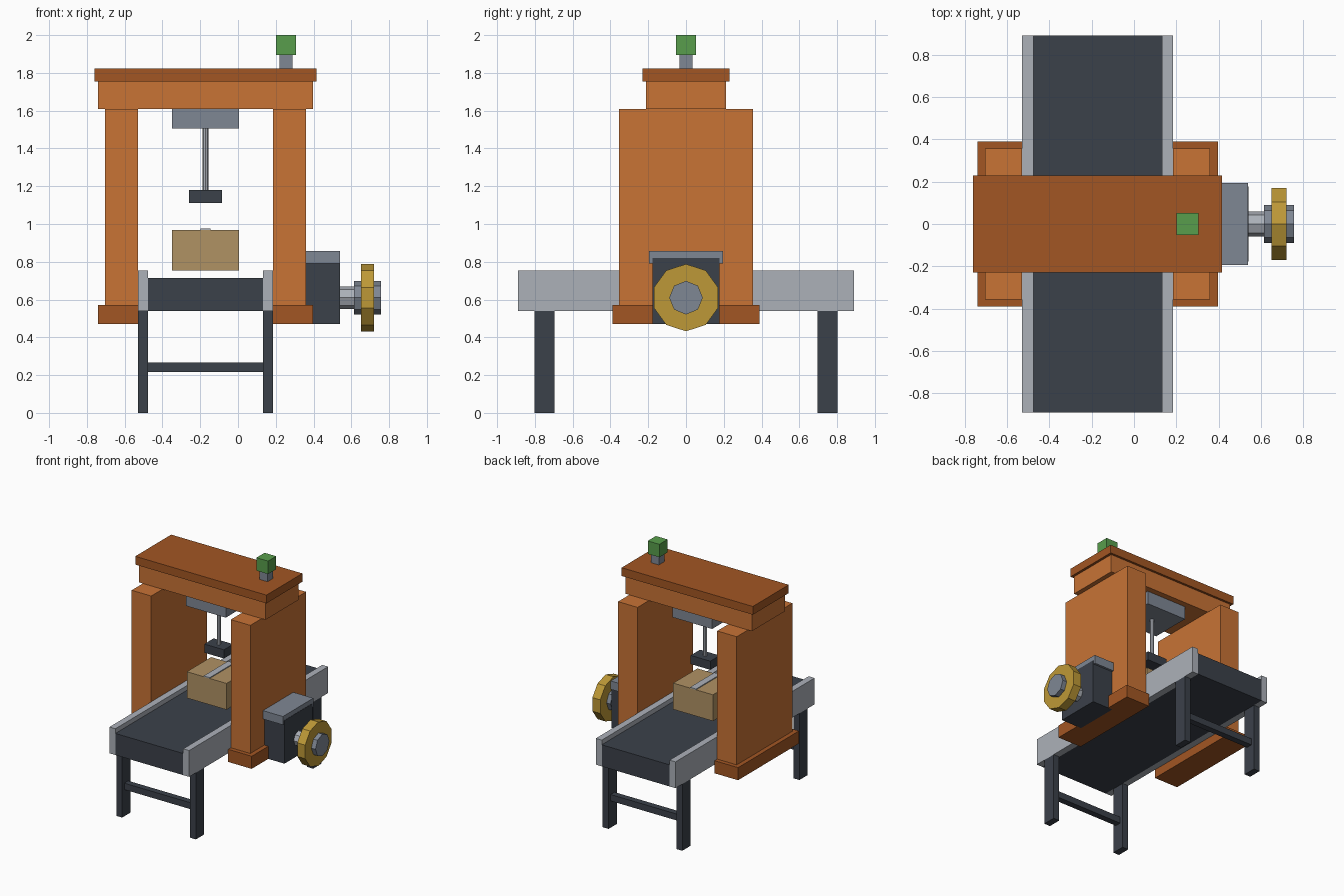
import bpy
import math

if "Cube" in bpy.data.objects:
    bpy.data.objects.remove(bpy.data.objects["Cube"])


def lin(c):
    c /= 255
    return c / 12.92 if c <= 0.04045 else ((c + 0.055) / 1.055) ** 2.4


def material(name, r, g, b):
    m = bpy.data.materials.new(name)
    m.diffuse_color = (lin(r), lin(g), lin(b), 1)
    m.use_nodes = True
    m.node_tree.nodes["Principled BSDF"].inputs["Base Color"].default_value = m.diffuse_color
    return m


ORANGE = material("orange", 200, 115, 53)
RUST = material("dark orange", 162, 86, 35)
LIGHT = material("light grey", 172, 177, 185)
GREY = material("mid grey", 127, 135, 148)
DARK = material("charcoal", 59, 65, 74)
GOLD = material("gold", 190, 153, 55)
GREEN = material("green", 88, 158, 76)
TAN = material("cardboard", 176, 146, 100)


def box(name, mat, x, y, z):
    """Axis-aligned block from (min, max) pairs."""
    bpy.ops.mesh.primitive_cube_add(size=1)
    ob = bpy.context.object
    ob.name = name
    for i, (a, b) in enumerate((x, y, z)):
        ob.location[i] = (a + b) / 2
        ob.scale[i] = b - a
    ob.data.materials.append(mat)
    return ob


def sym(v):
    return (-v, v)


def disc_x(name, mat, sides, radius, x0, x1, z):
    """Prism along x with a corner pointing up."""
    bpy.ops.mesh.primitive_cylinder_add(
        vertices=sides, radius=radius, depth=x1 - x0,
        location=((x0 + x1) / 2, 0, z), rotation=(0, math.pi / 2, 0))
    ob = bpy.context.object
    # cylinder's first corner (+y) is turned to +z
    ob.rotation_euler = (math.pi / 2, 0, math.pi / 2)
    ob.name = name
    ob.data.materials.append(mat)
    return ob


CX = -0.172  # centre line of the conveyor


def span(side, a, b):
    """x range at distances a..b from the centre line, on either side."""
    return tuple(sorted((CX + side * a, CX + side * b)))


# Conveyor
box("conveyor_belt", DARK, (CX - 0.304, CX + 0.304), sym(0.89), (0.54, 0.715))
for s, tag in ((-1, "left"), (1, "right")):
    box("side_rail_" + tag, LIGHT, span(s, 0.304, 0.357), sym(0.89), (0.54, 0.753))
    for e, end in ((-1, "front"), (1, "back")):
        box(f"leg_{end}_{tag}", DARK, span(s, 0.304, 0.357),
            sorted((e * 0.697, e * 0.803)), (0, 0.54))
for e, end in ((-1, "front"), (1, "back")):
    box("leg_brace_" + end, DARK, (CX - 0.31, CX + 0.31),
        (e * 0.75 - 0.025, e * 0.75 + 0.025), (0.216, 0.268))

# Gantry
for s, tag in ((-1, "left"), (1, "right")):
    box("post_" + tag, ORANGE, span(s, 0.357, 0.532), sym(0.356), (0.48, 1.61))
    box("post_foot_" + tag, RUST, span(s, 0.357, 0.568), sym(0.39), (0.47, 0.572))
box("top_beam", ORANGE, (CX - 0.568, CX + 0.568), sym(0.212), (1.61, 1.755))
box("top_cap", RUST, (CX - 0.588, CX + 0.588), sym(0.23), (1.755, 1.822))

# Signal lamp
box("lamp_stem", GREY, (0.219, 0.289), sym(0.035), (1.822, 1.895))
box("lamp", GREEN, (0.202, 0.306), sym(0.052), (1.895, 2.0))

# Press
box("press_mount", GREY, (CX - 0.178, CX + 0.178), sym(0.165), (1.505, 1.61))
bpy.ops.mesh.primitive_cylinder_add(vertices=8, radius=0.015, depth=0.325,
                                    location=(CX, 0, 1.3425))
rod = bpy.context.object
rod.name = "press_rod"
rod.data.materials.append(LIGHT)
box("press_head", DARK, (CX - 0.088, CX + 0.088), sym(0.06), (1.11, 1.18))

# Parcel
box("parcel", TAN, (CX - 0.178, CX + 0.178), sym(0.155), (0.755, 0.968))
box("parcel_tape", LIGHT, (CX - 0.027, CX + 0.027), sym(0.156), (0.967, 0.975))

# Drive motor and wheel
box("motor", DARK, (0.358, 0.541), sym(0.178), (0.47, 0.82))
box("motor_cap", GREY, (0.358, 0.539), sym(0.195), (0.79, 0.858))
disc_x("drive_shaft", LIGHT, 8, 0.06, 0.54, 0.62, 0.61)
disc_x("wheel_hub", GREY, 8, 0.089, 0.615, 0.757, 0.61)
disc_x("wheel", GOLD, 10, 0.178, 0.65, 0.72, 0.61)
